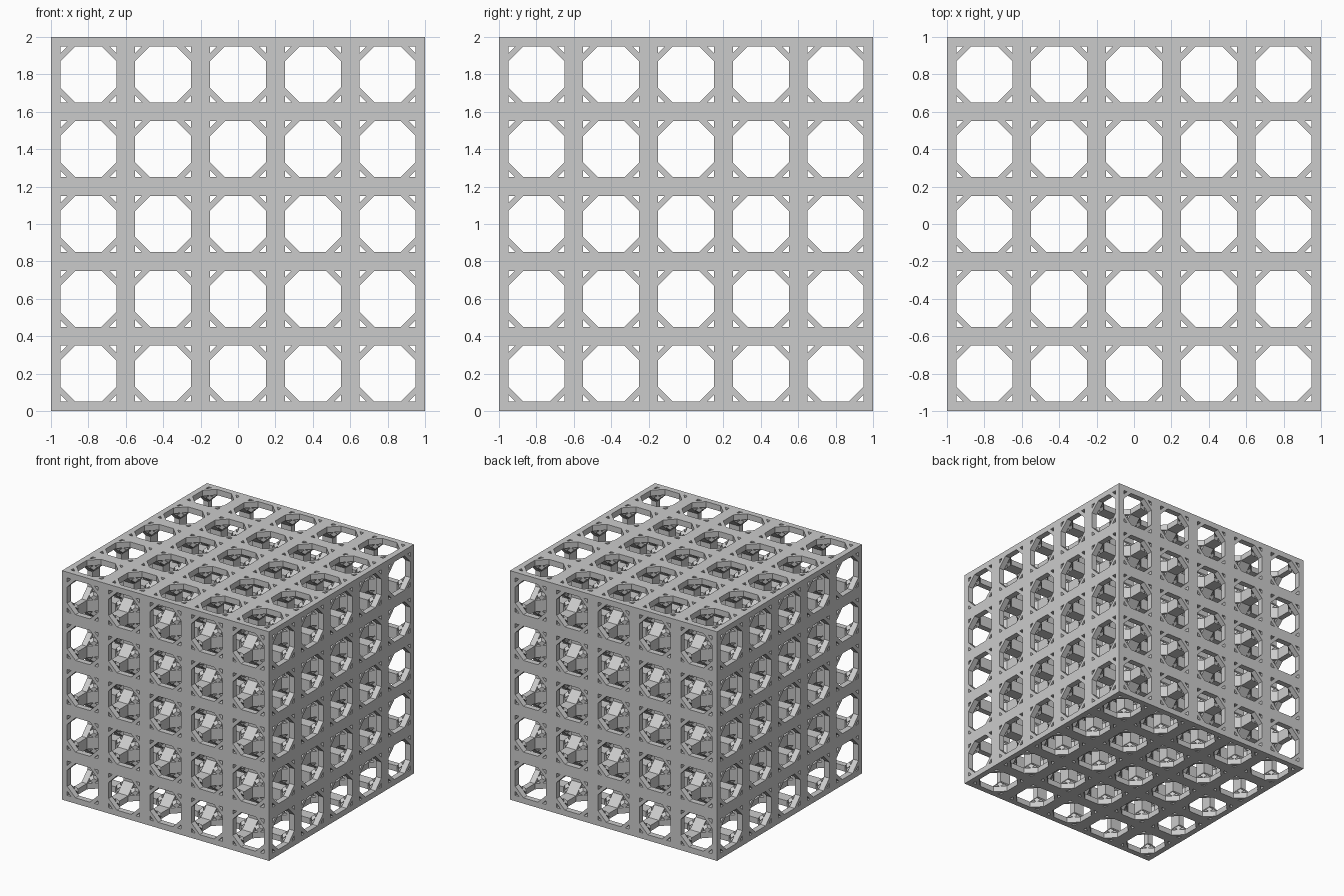
import bpy
import bmesh
from mathutils import Vector

CELLS = 5          # cells along each side
CELL = 2 / CELLS   # cell size
HALF = CELL / 2
HOLE = 0.15        # half width of the octagonal holes
FLAT = 0.07        # half length of the straight octagon sides
LEG = 0.037        # leg of the small corner holes

cube = bpy.data.objects.get("Cube")
if cube:
    bpy.data.objects.remove(cube, do_unlink=True)

grey = bpy.data.materials.new("plain grey")
grey.use_nodes = True
colour = (0.6, 0.6, 0.6, 1)
grey.diffuse_color = colour
grey.node_tree.nodes["Principled BSDF"].inputs["Base Color"].default_value = colour


def add_object(name, bm):
    mesh = bpy.data.meshes.new(name)
    bm.to_mesh(mesh)
    bm.free()
    obj = bpy.data.objects.new(name, mesh)
    bpy.context.collection.objects.link(obj)
    return obj


def add_prism(bm, profile, axis):
    """Closed prism of a 2D profile, running through the cell along one axis."""
    rings = []
    for depth in (-CELL, CELL):
        ring = []
        for u, v in profile:
            co = Vector()
            co[axis], co[(axis + 1) % 3], co[(axis + 2) % 3] = depth, u, v
            ring.append(bm.verts.new(co))
        rings.append(ring)
        bm.faces.new(ring)
    low, high = rings
    for i in range(len(profile)):
        bm.faces.new((low[i - 1], low[i], high[i], high[i - 1]))


# Profiles: one octagon and a small triangle in each corner
octagon = [(HOLE, -FLAT), (HOLE, FLAT), (FLAT, HOLE), (-FLAT, HOLE),
           (-HOLE, FLAT), (-HOLE, -FLAT), (-FLAT, -HOLE), (FLAT, -HOLE)]
triangles = [[(sx * HOLE, sy * HOLE), (sx * (HOLE - LEG), sy * HOLE),
              (sx * HOLE, sy * (HOLE - LEG))]
             for sx in (-1, 1) for sy in (-1, 1)]

# One cell: a cube pierced along all three axes
bm = bmesh.new()
bmesh.ops.create_cube(bm, size=CELL)
cell = add_object("lattice_cell", bm)
cutters = []
for axis in range(3):
    bm = bmesh.new()
    for profile in [octagon] + triangles:
        add_prism(bm, profile, axis)
    bmesh.ops.recalc_face_normals(bm, faces=bm.faces)
    cutter = add_object("hole_cutter", bm)
    cutter.hide_render = True
    cutters.append(cutter)
    cut = cell.modifiers.new("holes", 'BOOLEAN')
    cut.operation = 'DIFFERENCE'
    cut.solver = 'EXACT'
    cut.object = cutter

graph = bpy.context.evaluated_depsgraph_get()
cell_mesh = bpy.data.meshes.new_from_object(cell.evaluated_get(graph))
for helper in cutters + [cell]:
    bpy.data.objects.remove(helper, do_unlink=True)

# Repeat the cell, leaving out the walls shared by neighbours
bm = bmesh.new()
steps = range(CELLS)
for index in [(i, j, k) for i in steps for j in steps for k in steps]:
    first = len(bm.faces)
    old_verts = len(bm.verts)
    bm.from_mesh(cell_mesh)
    bm.verts.ensure_lookup_table()
    bm.faces.ensure_lookup_table()
    shared = []
    for face in bm.faces[first:]:
        for a in range(3):
            for side, edge_cell in ((-HALF, 0), (HALF, CELLS - 1)):
                on_wall = all(abs(v.co[a] - side) < 1e-4 for v in face.verts)
                if on_wall and index[a] != edge_cell:
                    shared.append(face)
    offset = Vector(index) * CELL + Vector((HALF - 1, HALF - 1, HALF))
    bmesh.ops.translate(bm, verts=bm.verts[old_verts:], vec=offset)
    bmesh.ops.delete(bm, geom=shared, context='FACES_ONLY')
bmesh.ops.remove_doubles(bm, verts=bm.verts, dist=1e-4)
bpy.data.meshes.remove(cell_mesh)

lattice = add_object("lattice_block", bm)
lattice.data.materials.clear()
lattice.data.materials.append(grey)
for polygon in lattice.data.polygons:
    polygon.material_index = 0
    polygon.use_smooth = False
